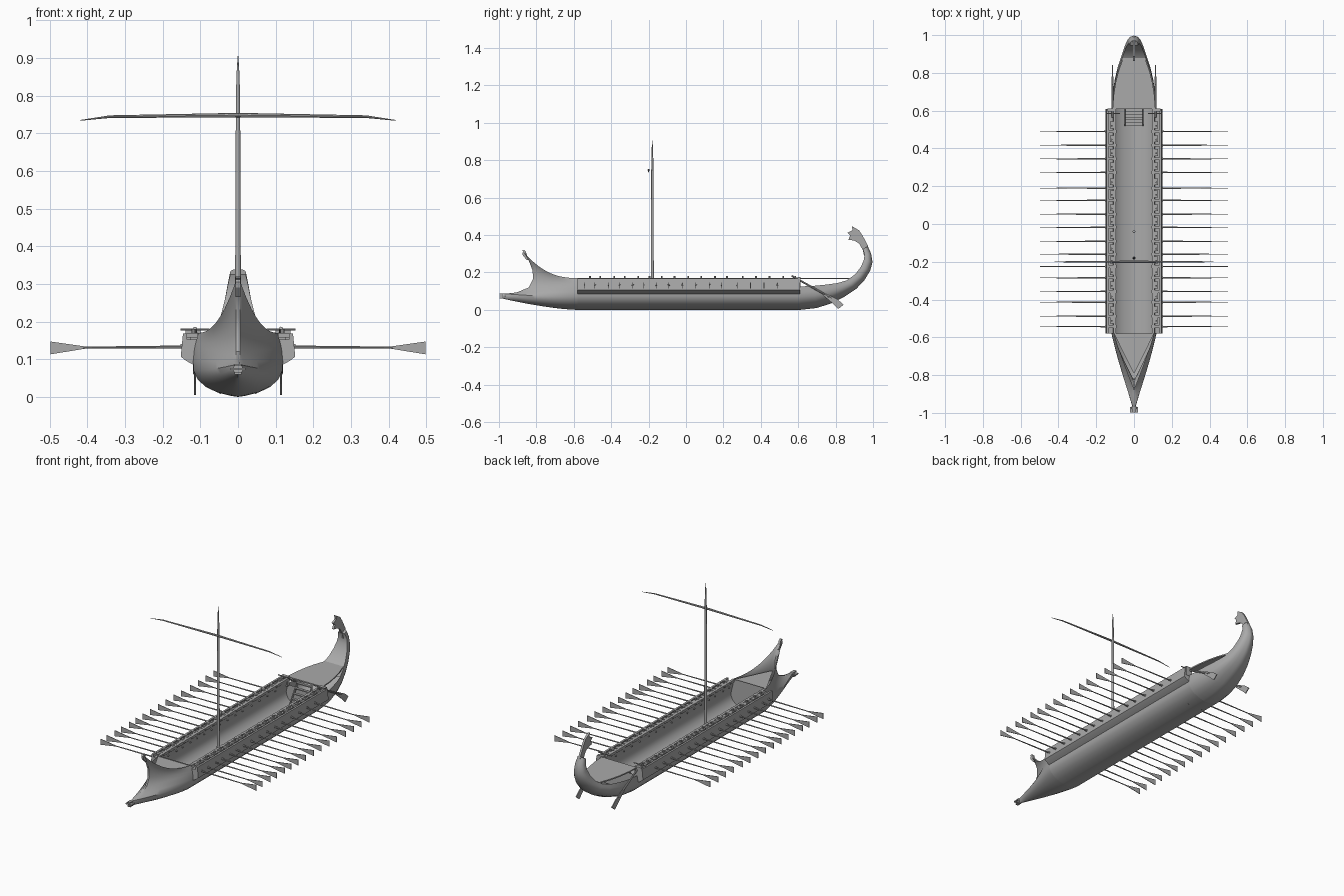
import bpy, bmesh, math
from mathutils import Vector

if "Cube" in bpy.data.objects:
    bpy.data.objects.remove(bpy.data.objects["Cube"])

mat = bpy.data.materials.new("weathered_grey")
mat.diffuse_color = (0.4, 0.4, 0.4, 1)
mat.use_nodes = True
mat.node_tree.nodes["Principled BSDF"].inputs["Base Color"].default_value = mat.diffuse_color


def make(name, verts, faces, smooth=True):
    me = bpy.data.meshes.new(name)
    me.from_pydata([tuple(v) for v in verts], [], faces)
    bm = bmesh.new()
    bm.from_mesh(me)
    bmesh.ops.remove_doubles(bm, verts=bm.verts, dist=1e-5)
    bmesh.ops.recalc_face_normals(bm, faces=bm.faces)
    bm.to_mesh(me)
    bm.free()
    ob = bpy.data.objects.new(name, me)
    bpy.context.collection.objects.link(ob)
    me.materials.append(mat)
    if smooth:
        bpy.ops.object.select_all(action='DESELECT')
        ob.select_set(True)
        bpy.context.view_layer.objects.active = ob
        bpy.ops.object.shade_smooth_by_angle(angle=math.radians(40))
    return ob


def loft(name, stations, cap_start=False, cap_end=False, deck_from=99):
    """Skin mirrored half sections, each running from keel to gunwale."""
    n = len(stations[0])
    verts, faces = [], []
    for s in stations:
        verts += [(-x, y, z) for x, y, z in reversed(s)] + list(s)
    w = 2 * n
    for i in range(len(stations) - 1):
        for j in range(w - 1):
            a = i * w + j
            faces.append((a, a + 1, a + w + 1, a + w))
        if i >= deck_from:
            faces.append((i * w, i * w + w - 1, i * w + 2 * w - 1, i * w + w))
    for use, i in ((cap_start, 0), (cap_end, len(stations) - 1)):
        if use:
            for j in range(n - 1):
                a, b = i * w + j, i * w + w - 1 - j
                faces.append((a, a + 1, b - 1, b))
    return make(name, verts, faces)


def tube(name, pts, radii, sides=8):
    """Round bar through points with a radius at each."""
    pts = [Vector(p) for p in pts]
    d = (pts[-1] - pts[0]).normalized()
    u = d.orthogonal().normalized()
    v = d.cross(u)
    verts, faces = [], []
    for p, r in zip(pts, radii):
        for k in range(sides):
            a = 2 * math.pi * k / sides
            verts.append(p + u * r * math.cos(a) + v * r * math.sin(a))
    for i in range(len(pts) - 1):
        for k in range(sides):
            a, b = i * sides + k, i * sides + (k + 1) % sides
            faces.append((a, b, b + sides, a + sides))
    faces += [tuple(range(sides)), tuple(range(len(verts) - sides, len(verts)))]
    return make(name, verts, faces)


def prism(name, outline, axis, lo, hi, smooth=False):
    """Extrude a 2D outline along x, y or z."""
    n = len(outline)
    place = {'x': lambda h, a, b: (h, a, b), 'y': lambda h, a, b: (a, h, b),
             'z': lambda h, a, b: (a, b, h)}[axis]
    verts = [place(h, a, b) for h in (lo, hi) for a, b in outline]
    faces = [tuple(range(n)), tuple(range(n, 2 * n))]
    faces += [(i, (i + 1) % n, n + (i + 1) % n, n + i) for i in range(n)]
    return make(name, verts, faces, smooth)


def box(name, x0, x1, y0, y1, z0, z1):
    return prism(name, [(x0, z0), (x1, z0), (x1, z1), (x0, z1)], 'y', y0, y1)


# midship hull, an open shell
SEC = [(0, 0), (.02, .003), (.055, .012), (.085, .026), (.107, .046), (.118, .07),
       (.119, .095), (.116, .125), (.113, .14), (.11, .152), (.107, .162), (.104, .17)]
FRONT, BACK = -.58, .61
loft("midship_hull", [[(x, y, z) for x, z in SEC] for y in (FRONT, BACK)])

# prow: every row of the section runs out to the stem curve
STEM = [(-.98, .06), (-.98, .064), (-.98, .068), (-.98, .073), (-.98, .079), (-.97, .086),
        (-.905, .093), (-.84, .12), (-.818, .165), (-.82, .21), (-.84, .262), (-.868, .31)]
prow = []
for i in range(15):
    t = i / 14
    row = []
    for j, ((x, z), (ye, ze)) in enumerate(zip(SEC, STEM)):
        hx = x * (1 - t ** 1.15) + (.005 * t if j else 0)
        row.append((hx, FRONT + (ye - FRONT) * t, z + (ze - z) * t ** (1.5 + .085 * j)))
    prow.append(row)
loft("prow", prow, cap_start=True, cap_end=True)
make("foredeck", [(-.106, FRONT, .165), (.106, FRONT, .165), (.005, -.785, .165),
                  (-.005, -.785, .165)], [(0, 1, 2, 3)], False)

# curled horn on the prow
prism("prow_horn", [(-.868, .312), (-.875, .305), (-.872, .29), (-.85, .265), (-.835, .27),
                    (-.85, .29), (-.856, .312), (-.865, .32), (-.876, .316)], 'x', -.006, .006)

# ram head with three prongs
tube("ram_shaft", [(0, -.9, .077), (0, -.98, .074)], [.011, .01])
for z, w in ((.063, .009), (.074, .02), (.085, .009)):
    box("ram_prong", -w, w, -.998, -.97, z - .003, z + .003)
tube("ram_collar", [(0, -.98, .074), (0, -.965, .074)], [.014, .014])

# stern: keel point, deck point and half width at each station
STERN = [(.61, 0, .61, .125, .119), (.7, .01, .68, .128, .114), (.78, .036, .75, .135, .103),
         (.85, .072, .81, .143, .088), (.91, .112, .86, .158, .07), (.955, .16, .905, .19, .055),
         (.985, .21, .935, .23, .043), (.997, .255, .95, .265, .034),
         (.99, .3, .955, .295, .028), (.972, .34, .945, .325, .021)]
stern = []
for yk, zk, yd, zd, hw in STERN:
    stern.append([(x / .119 * hw, yk + (yd - yk) * z / .125, zk + (zd - zk) * z / .125)
                  for x, z in SEC[:8]])
loft("stern", stern, cap_start=True, cap_end=True, deck_from=3)

# flat stern deck raised over the gunwale
half = [(.113, BACK), (.108, .68), (.097, .75), (.082, .81), (.064, .86), (.054, .9)]
prism("stern_deck", half + [(-x, y) for x, y in reversed(half)], 'z', .164, .171)

# thin fan ornament curling over the stern
prism("stern_fan", [(.985, .3), (.972, .345), (.945, .395), (.925, .425), (.887, .448), (.89, .425),
                    (.862, .412), (.878, .398), (.868, .375), (.9, .37), (.925, .355), (.945, .32),
                    (.952, .29)], 'x', -.006, .006)

# steps from stern deck down into the hull
for i in range(6):
    z = .158 - .025 * i
    box("stair_tread", -.045, .045, BACK - .015 * (i + 1), BACK - .015 * i, z - .006, z)
for s in (-1, 1):
    prism("stair_side", [(BACK, .165), (BACK, .135), (.52, .008), (.52, .03)], 'x', s * .045, s * .049)

# mast, yard and deck post
tube("mast", [(0, -.18, .003), (0, -.18, .4), (0, -.18, .75), (0, -.18, .85), (0, -.18, .905)],
     [.0085, .0075, .006, .0045, .001], 12)
tube("yard", [(-.42, -.2, .734), (-.34, -.2, .744), (0, -.2, .748), (.34, -.2, .744),
              (.42, -.2, .734)], [.001, .0035, .006, .0035, .001])
tube("deck_post", [(0, -.04, .003), (0, -.04, .03)], [.008, .008])

OARS = [.49, .417, .345, .273, .19, .125, .052, -.018, -.092, -.16, -.225, -.285, -.357,
        -.414, -.488, -.543]
for s in (-1, 1):
    # outrigger gallery leaning inward toward its top rail
    prism("outrigger", [(s * x, z) for x, z in
                        [(.118, .085), (.138, .096), (.152, .107), (.146, .168), (.135, .168),
                         (.135, .152), (.108, .152), (.108, .17), (.094, .17), (.094, .162),
                         (.104, .145)]], 'y', FRONT, BACK, True)
    for y in OARS:
        # rowing bench, its frame and thole pin
        box("bench", s * .092, s * .136, y - .007, y + .007, .158, .17)
        box("bench_frame", s * .098, s * .128, y + .016, y + .052, .152, .168)
        tube("thole_pin", [(s * .118, y + .03, .16), (s * .118, y + .03, .18)], [.005, .005], 6)
        tube("oar_port", [(s * .144, y, .134), (s * .153, y, .134)], [.007, .006], 6)
        # oar with flared blade
        tube("oar_shaft", [(s * .1, y, .133), (s * .25, y, .132), (s * .41, y, .131)],
             [.004, .0035, .0025], 6)
        prism("oar_blade", [(s * .4, .133), (s * .498, .147), (s * .498, .113), (s * .4, .129)],
              'y', y - .0015, y + .0015)
    # steering oar hung at the quarter
    x = s * .114
    tube("steering_shaft", [(x, .565, .182), (x, .78, .062)], [.005, .005])
    prism("steering_blade", [(.74, .092), (.81, .056), (.843, .028), (.815, .005), (.785, .034),
                             (.73, .08)], 'x', x - .0025, x + .0025)
    tube("steering_crossbar", [(s * .075, .585, .179), (s * .152, .585, .179)], [.003, .003])
    box("steering_bracket", s * .1, s * .14, .595, .612, .12, .176)
